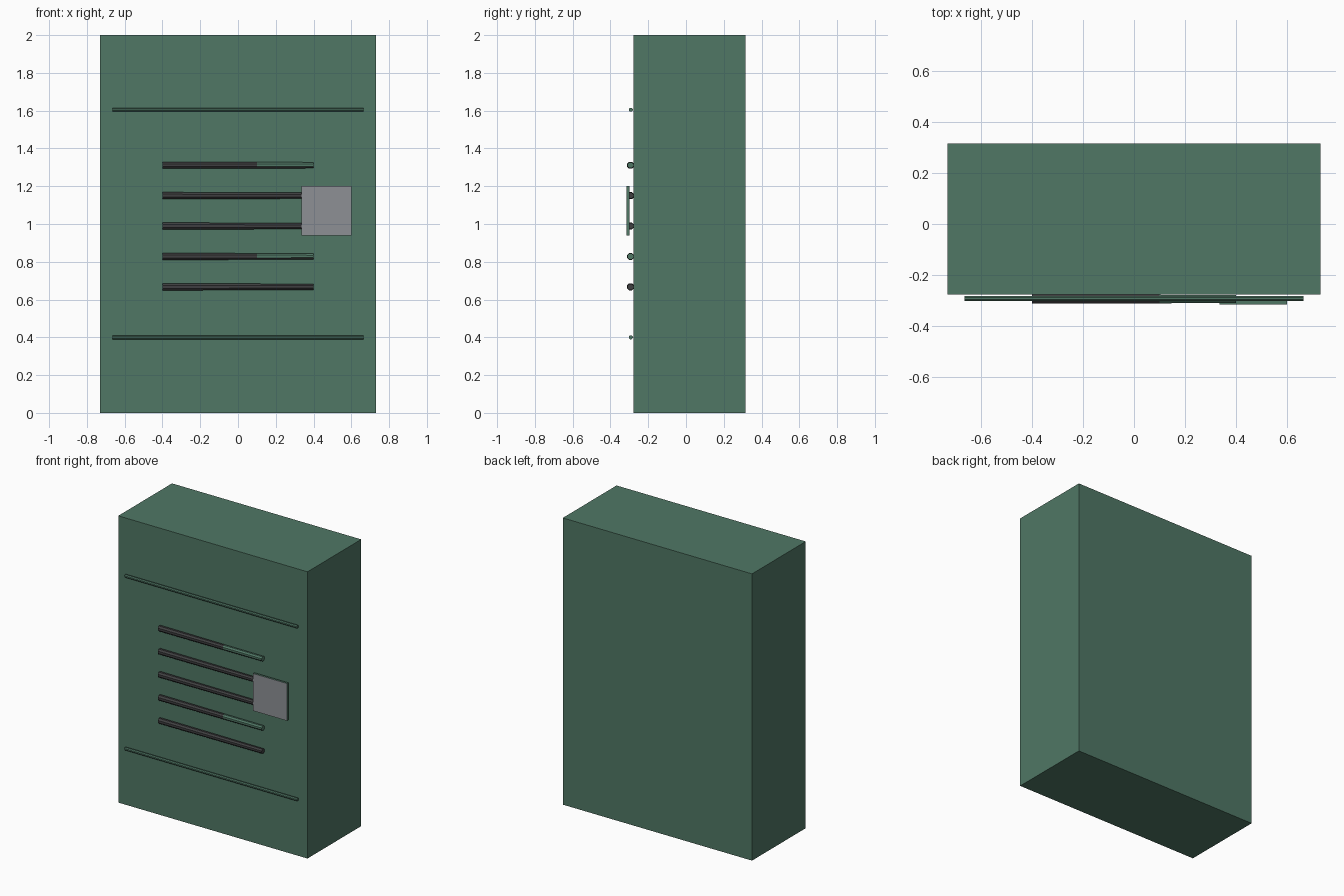
import bpy
import bmesh
from math import pi
from mathutils import Matrix, Vector

cube = bpy.data.objects.get("Cube")
if cube:
    bpy.data.objects.remove(cube, do_unlink=True)


def material(name, rgb):
    mat = bpy.data.materials.new(name)
    mat.use_nodes = True
    mat.diffuse_color = (*rgb, 1)
    mat.node_tree.nodes["Principled BSDF"].inputs["Base Color"].default_value = (*rgb, 1)
    return mat


GREEN = material("muted green", (0.08, 0.185, 0.13))
DARK = material("dark grey", (0.05, 0.05, 0.052))
GREY = material("label grey", (0.27, 0.28, 0.30))


def finish(bm, name, mats, rule=None):
    """Turn a bmesh into an object, colouring its faces by the rule."""
    bm.normal_update()
    if rule:
        for face in bm.faces:
            face.material_index = rule(face)
    mesh = bpy.data.meshes.new(name)
    bm.to_mesh(mesh)
    bm.free()
    for mat in mats:
        mesh.materials.append(mat)
    obj = bpy.data.objects.new(name, mesh)
    bpy.context.collection.objects.link(obj)
    return obj


def box(name, low, high, mats, rule=None):
    low, high = Vector(low), Vector(high)
    bm = bmesh.new()
    bmesh.ops.create_cube(bm, size=1, matrix=Matrix.LocRotScale((low + high) / 2, None, high - low))
    return finish(bm, name, mats, rule)


def bar(name, half, y, z, r_right, r_left, mats, rule=None):
    """Eight-sided bar along x, split at its middle."""
    bm = bmesh.new()
    turn = Matrix.Rotation(pi / 2, 4, "Y") @ Matrix.Rotation(pi / 8, 4, "Z")
    bmesh.ops.create_cone(bm, cap_ends=True, segments=8, radius1=r_right, radius2=r_left,
                          depth=2 * half, matrix=Matrix.Translation((0, y, z)) @ turn)
    bmesh.ops.bisect_plane(bm, geom=bm.verts[:] + bm.edges[:] + bm.faces[:],
                           plane_co=(0.1, 0, 0), plane_no=(1, 0, 0))
    return finish(bm, name, mats, rule)


# Cabinet body
box("cabinet_body", (-0.73, -0.277, 0), (0.73, 0.315, 2), [GREEN])

# Thin seam trims above and below the vent
for name, z in (("upper_trim", 1.605), ("lower_trim", 0.4)):
    bar(name, 0.665, -0.292, z, 0.011, 0.011, [GREEN])

# Vent slats: dark, with green on the exposed end of the first and fourth
for i in range(5):
    mixed = i in (0, 3)
    bar(f"vent_slat_{i + 1}", 0.4, -0.294, 1.311 - 0.161 * i, 0.02, 0.017, [DARK, GREEN],
        lambda f, m=mixed: int(m and f.calc_center_median().x > 0.1 and f.normal.z > -0.5))

# Label plate: grey front on green edges
box("label_plate", (0.335, -0.315, 0.94), (0.6, -0.3, 1.2), [GREEN, GREY],
    lambda f: int(f.normal.y < -0.5))
